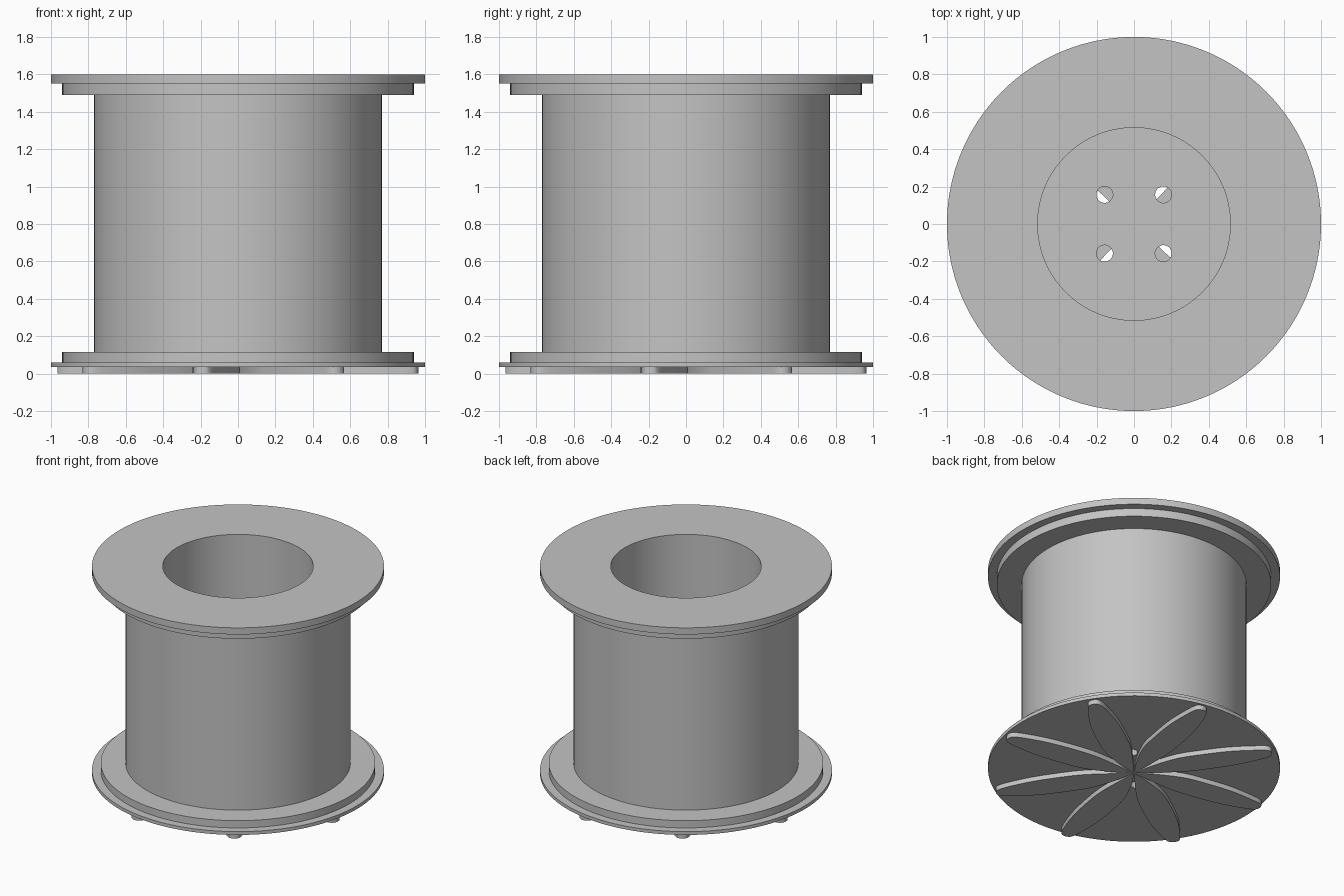
import bpy, bmesh
from math import radians, cos, sin, pi
from mathutils import Matrix, Vector

cube = bpy.data.objects.get("Cube")
if cube:
    bpy.data.objects.remove(cube, do_unlink=True)

grey = bpy.data.materials.new("plain grey")
grey.use_nodes = True
grey.diffuse_color = (0.55, 0.55, 0.55, 1)
grey.node_tree.nodes["Principled BSDF"].inputs["Base Color"].default_value = grey.diffuse_color


def add_object(name, bm):
    bmesh.ops.recalc_face_normals(bm, faces=bm.faces)
    mesh = bpy.data.meshes.new(name)
    bm.to_mesh(mesh)
    bm.free()
    mesh.materials.append(grey)
    obj = bpy.data.objects.new(name, mesh)
    bpy.context.collection.objects.link(obj)
    return obj


def activate(obj):
    bpy.ops.object.select_all(action="DESELECT")
    obj.select_set(True)
    bpy.context.view_layer.objects.active = obj


# Spool body: stepped flanges, barrel and blind bore, turned around z
PLATE_BOTTOM, FLOOR = 0.035, 0.115
profile = [(0, PLATE_BOTTOM), (1, PLATE_BOTTOM), (1, 0.06), (0.94, 0.06),
           (0.94, 0.115), (0.77, 0.115), (0.77, 1.49), (0.94, 1.49),
           (0.94, 1.55), (1, 1.55), (1, 1.6), (0.515, 1.6), (0.515, FLOOR), (0, FLOOR)]
bm = bmesh.new()
verts = [bm.verts.new((r, 0, z)) for r, z in profile]
edges = [bm.edges.new(pair) for pair in zip(verts, verts[1:])]
bmesh.ops.spin(bm, geom=verts + edges, cent=(0, 0, 0), axis=(0, 0, 1),
               angle=2 * pi, steps=128, use_merge=True)
bmesh.ops.remove_doubles(bm, verts=bm.verts, dist=0.0001)
spool = add_object("spool_body", bm)

# Four drive holes through the floor
bm = bmesh.new()
for sx in (-1, 1):
    for sy in (-1, 1):
        bmesh.ops.create_cone(bm, cap_ends=True, segments=32, radius1=0.044,
                              radius2=0.044, depth=0.3,
                              matrix=Matrix.Translation((sx * 0.157, sy * 0.157, 0.1)))
cutter = add_object("hole_cutter", bm)
cutter.hide_render = True
cut = spool.modifiers.new("drive_holes", "BOOLEAN")
cut.operation = "DIFFERENCE"
cut.solver = "EXACT"
cut.object = cutter
activate(spool)
bpy.ops.object.modifier_apply(modifier=cut.name)
bpy.data.objects.remove(cutter, do_unlink=True)
bpy.ops.object.shade_smooth_by_angle(angle=radians(30))


# Curved leaf-shaped vanes under the lower flange
def edge_curve(points, steps=5):
    """Smooth curve through (radius, angle) points."""
    pts = [Vector((r * cos(radians(a)), r * sin(radians(a)))) for r, a in points]
    padded = [pts[0]] + pts + [pts[-1]]
    out = []
    for p0, p1, p2, p3 in zip(padded, padded[1:], padded[2:], padded[3:]):
        for i in range(steps):
            t = i / steps
            out.append(0.5 * (2 * p1 + (p2 - p0) * t
                              + (2 * p0 - 5 * p1 + 4 * p2 - p3) * t ** 2
                              + (3 * p1 - p0 - 3 * p2 + p3) * t ** 3))
    return out + [pts[-1]]


lead = edge_curve([(0, 0), (0.16, -22), (0.35, -18), (0.52, -12.5),
                   (0.72, -8), (0.9, -4), (0.97, -2.2), (0.985, 0)])
trail = edge_curve([(0, 0), (0.16, 14), (0.35, 13), (0.52, 10),
                    (0.72, 7), (0.9, 4), (0.97, 2.2), (0.985, 0)])
outline = lead + trail[-2:0:-1]
for k in range(8):
    bm = bmesh.new()
    face = bm.faces.new([bm.verts.new((p.x, p.y, 0)) for p in outline])
    new = bmesh.ops.extrude_face_region(bm, geom=[face])["geom"]
    top = [v for v in new if isinstance(v, bmesh.types.BMVert)]
    bmesh.ops.translate(bm, verts=top, vec=(0, 0, PLATE_BOTTOM + 0.003))
    bmesh.ops.rotate(bm, verts=bm.verts, cent=(0, 0, 0),
                     matrix=Matrix.Rotation(radians(-11.5 + 45 * k), 3, "Z"))
    activate(add_object(f"vane_{k + 1}", bm))
    bpy.ops.object.shade_smooth_by_angle(angle=radians(35))
